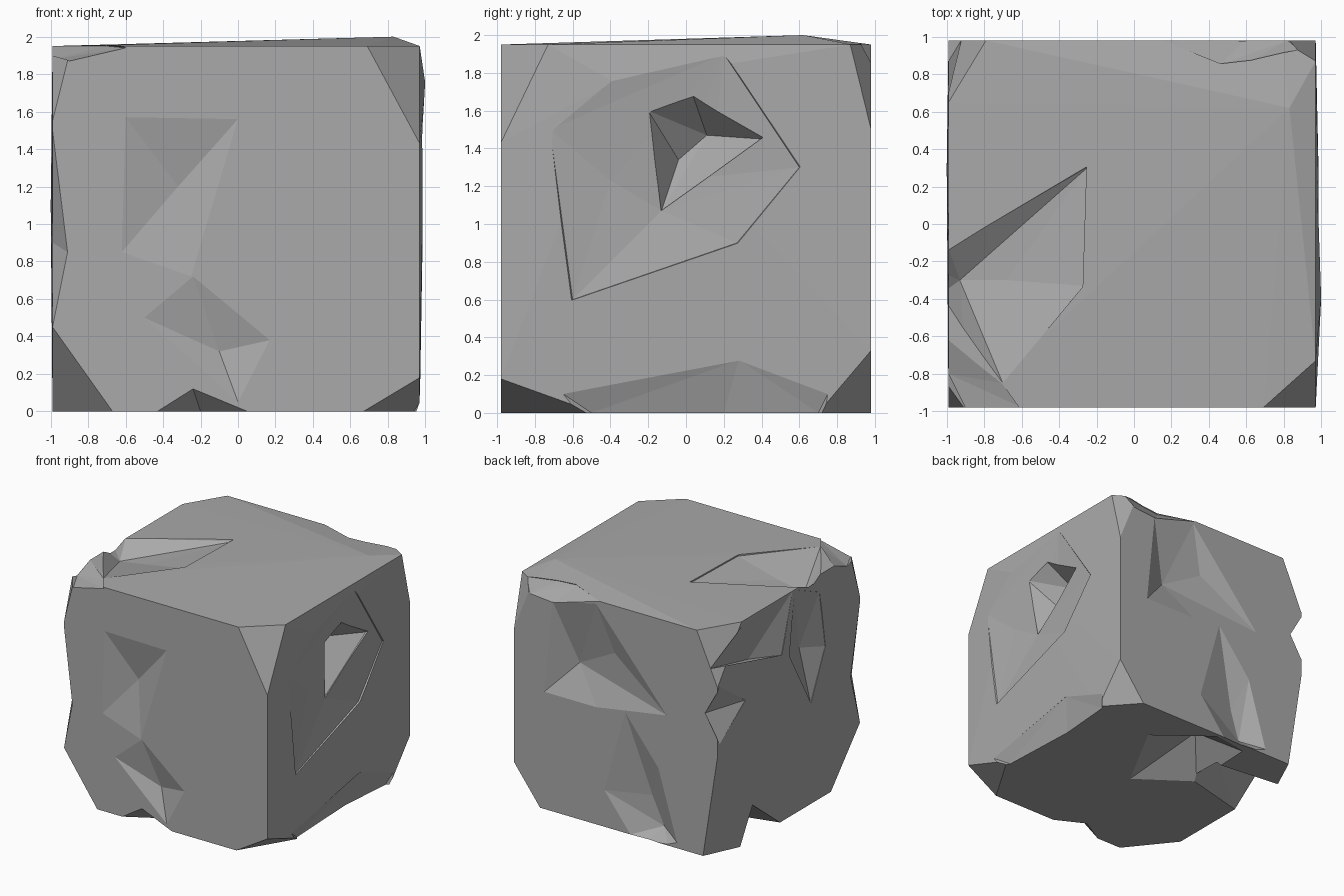
import bpy
import bmesh
from mathutils import Vector

default_cube = bpy.data.objects.get("Cube")
if default_cube:
    bpy.data.objects.remove(default_cube, do_unlink=True)

LOW = Vector((-0.99, -0.98, 0))
HIGH = Vector((0.97, 0.98, 1.95))
CENTRE = Vector((0, 0, 1))

# One flat stone colour
stone = bpy.data.materials.new("stone grey")
stone.use_nodes = True
stone.diffuse_color = (0.4, 0.4, 0.4, 1)
shader = next(n for n in stone.node_tree.nodes if n.type == "BSDF_PRINCIPLED")
shader.inputs["Base Color"].default_value = stone.diffuse_color
shader.inputs["Roughness"].default_value = 0.9


def hull_object(name, points):
    """Make a closed convex solid around the given points."""
    bm = bmesh.new()
    for point in points:
        bm.verts.new(point)
    result = bmesh.ops.convex_hull(bm, input=bm.verts)
    loose = {g for g in result["geom_interior"] + result["geom_unused"]
             if isinstance(g, bmesh.types.BMVert)}
    bmesh.ops.delete(bm, geom=list(loose), context="VERTS")
    bmesh.ops.dissolve_limit(bm, angle_limit=0.01, verts=bm.verts, edges=bm.edges)
    bmesh.ops.recalc_face_normals(bm, faces=bm.faces)
    mesh = bpy.data.meshes.new(name)
    bm.to_mesh(mesh)
    bm.free()
    mesh.materials.append(stone)
    obj = bpy.data.objects.new(name, mesh)
    bpy.context.scene.collection.objects.link(obj)
    return obj


def chipped_corner(signs, chip):
    """Three points where a slanting chip meets the edges of one corner."""
    corner = Vector([HIGH[i] if signs[i] == "+" else LOW[i] for i in range(3)])
    for axis in range(3):
        point = corner.copy()
        point[axis] += -chip[axis] if signs[axis] == "+" else chip[axis]
        yield point


# Block with unevenly broken corners and two slight bulges
corner_chips = {
    "---": (0.32, 0.4, 0.45),
    "+--": (0.3, 0.5, 0.18),
    "++-": (0.25, 0.28, 0.33),
    "-+-": (0.14, 0.3, 0.9),
    "+-+": (0.28, 0.25, 0.52),
    "--+": (0.1, 0.13, 0.4),
    "+++": (0.18, 0.11, 0.45),
    "-++": (0.2, 0.33, 0.45),
}
block_points = [(0.83, 0.62, 2), (1, -0.38, 1.75), (-1, 0.3, 1.1)]
for signs, chip in corner_chips.items():
    block_points.extend(chipped_corner(signs, chip))
block = hull_object("stone_block", block_points)

dents = []


def dent(outline, *deepest):
    """Prepare a faceted hollow from its rim and its deepest points."""
    rim = [Vector(p) for p in outline]
    outside = [CENTRE + (p - CENTRE) * 1.25 for p in rim]
    cutter = hull_object("dent_cutter", rim + outside + [Vector(p) for p in deepest])
    cutter.hide_render = True
    dents.append(cutter)


def on_face(axis, level, pairs):
    """Place flat pairs of coordinates on one side of the block."""
    points = []
    for pair in pairs:
        point = list(pair)
        point.insert(axis, level)
        points.append(point)
    return points


front, back, left, right = (1, -0.98), (1, 0.98), (0, 0.98), (0, -0.99)
top, base = (2, 1.955), (2, 0)

# Front hollows, worn edge, lower edge nick and worn upper corner
dent(on_face(*front, [(-0.6, 1.57), (0, 1.56), (-0.62, 0.85), (-0.25, 0.72)]),
     (-0.32, -0.91, 1.2))
dent(on_face(*front, [(-0.24, 0.72), (0.17, 0.38), (-0.5, 0.5), (0, 0.05)]),
     (-0.1, -0.91, 0.32))
dent([(-0.99, -0.98, 1.5), (-0.91, -0.98, 0.85), (-0.99, -0.98, 0.45),
      (-0.99, -0.85, 0.9)])
dent([(-0.43, -0.98, 0), (-0.24, -0.98, 0.12), (0.05, -0.98, 0), (-0.2, -0.85, 0)])
dent([(-0.6, -0.98, 1.94), (-0.9, -0.98, 1.87), (-0.99, -0.8, 1.88),
      (-0.99, -0.62, 1.95), (-0.7, -0.85, 1.95)])

# Overhung hollow on the +x side, the shallow scoop around it and the worn lower edge
dent([(0.98, -0.2, 1.6), (0.96, 0.04, 1.67), (0.95, 0.4, 1.45), (0.92, -0.13, 1.07)],
     (0.77, -0.04, 1.34), (0.75, 0.11, 1.47))
dent([(0.97, -0.6, 0.6), (0.985, -0.72, 1.5), (1, -0.38, 1.77), (0.98, 0.2, 1.9),
      (0.97, 0.6, 1.3), (0.97, 0.27, 0.9)],
     (0.93, -0.13, 1.07), (0.94, 0.13, 1.25), (0.95, -0.4, 1.23))
dent([(0.97, -0.65, 0.1), (0.97, 0.28, 0.28), (0.97, 0.75, 0.1),
      (0.93, 0.7, 0), (0.89, 0.2, 0), (0.92, -0.5, 0)])

# Back: worn upper edge, broad scoop and lower notch
dent([(0.15, 0.98, 1.95), (0.46, 0.85, 1.96), (0.62, 0.87, 1.96),
      (0.88, 0.93, 1.95), (0.82, 0.98, 1.84), (0.59, 0.98, 1.82)])
dent(on_face(*back, [(0.6, 1.83), (0.18, 1.92), (-0.5, 1.13), (0.18, 1.02),
                     (0.68, 1.02)]), (0.42, 0.86, 1.3), (0.05, 0.91, 1.5))
dent(on_face(*back, [(0.1, 0.32), (-0.12, 0.6), (-0.1, 1.05), (-0.42, 0.65),
                     (-0.6, 0.05), (-0.15, 0)]), (-0.3, 0.89, 0.35), (-0.4, 0.87, 0.1))

# Hollows on the -x side and along its back edge
dent([(-0.92, 0.98, 1.65), (-0.99, 0.1, 1.45), (-0.99, -0.05, 1.95),
      (-0.99, 0.62, 1.92)], (-0.88, 0.4, 1.5))
dent(on_face(*right, [(-0.08, 1.95), (0, 1.4), (-0.3, 0.88), (-0.5, 1.3),
                      (-0.42, 1.8)]), (-0.9, -0.27, 1.35))
dent([(-0.99, 0.95, 1.5), (-0.99, 0.95, 1), (-0.99, 0.6, 1.25),
      (-0.87, 0.98, 1.25)])

# Broad dip across the top, running over the -x edge
dent(on_face(*top, [(-0.99, -0.13), (-0.25, 0.3), (-0.27, -0.33), (-0.7, -0.85),
                    (-0.99, -0.42)]), (-0.68, -0.3, 1.87), (-0.93, -0.3, 1.83))

# Cavity under the block, with its opening on the -x side
dent(on_face(*base, [(0, -0.05), (0.35, 0.6), (-0.1, 0.95), (-0.42, 0.9),
                     (-0.45, 0.27)]), (-0.2, 0.55, 0.25))
dent([(-0.99, 0.12, 0), (-0.99, 0.62, 0), (-0.99, 0.5, 0.3), (-0.4, 0.6, 0),
      (-0.4, 0.27, 0)], (-0.45, 0.5, 0.2))

# Carve every hollow, then keep only the finished block
for cutter in dents:
    carve = block.modifiers.new("carve", "BOOLEAN")
    carve.operation = "DIFFERENCE"
    carve.solver = "EXACT"
    carve.object = cutter
graph = bpy.context.evaluated_depsgraph_get()
carved = bpy.data.meshes.new_from_object(block.evaluated_get(graph))
block.modifiers.clear()
block.data = carved
for cutter in dents:
    bpy.data.objects.remove(cutter, do_unlink=True)
carved.materials.clear()
carved.materials.append(stone)
for face in carved.polygons:
    face.material_index = 0
    face.use_smooth = False
